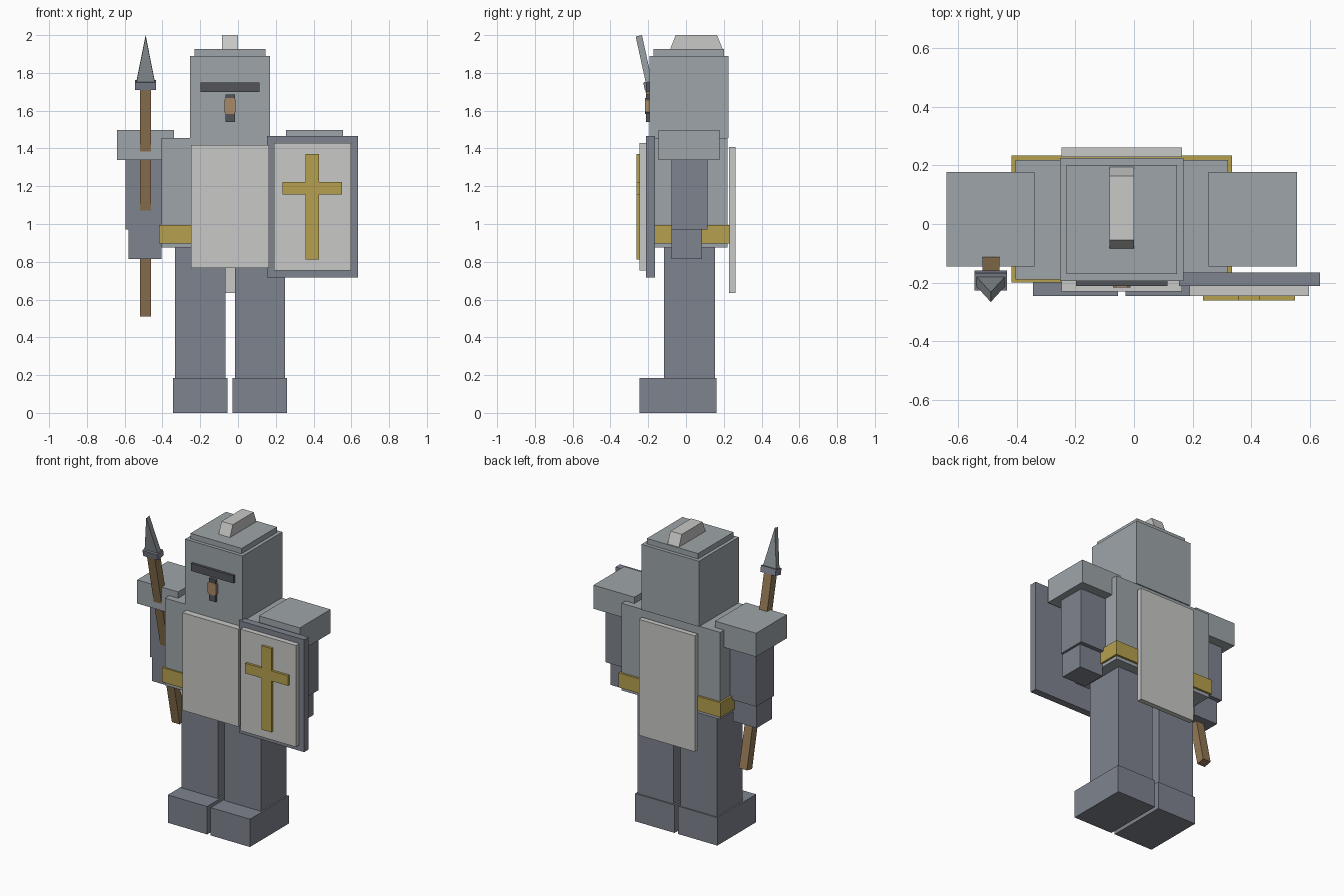
import bpy
import bmesh
import math
from mathutils import Matrix, Vector

if "Cube" in bpy.data.objects:
    bpy.data.objects.remove(bpy.data.objects["Cube"], do_unlink=True)


def to_linear(c):
    c /= 255
    return c / 12.92 if c <= 0.04045 else ((c + 0.055) / 1.055) ** 2.4


def material(name, *rgb):
    mat = bpy.data.materials.new(name)
    mat.use_nodes = True
    colour = [to_linear(c) for c in rgb] + [1.0]
    mat.diffuse_color = colour
    mat.node_tree.nodes["Principled BSDF"].inputs["Base Color"].default_value = colour
    return mat


STEEL = material("steel_grey", 158, 165, 169)
SLATE = material("slate_grey", 126, 131, 142)
CLOTH = material("pale_cloth", 200, 200, 199)
GOLD = material("gold", 182, 160, 78)
WOOD = material("brown_wood", 146, 120, 84)
SKIN = material("tan_skin", 168, 136, 103)
DARK = material("dark_slot", 84, 85, 90)
BLADE = material("blade_grey", 144, 151, 154)

CENTRE_X = -0.042  # symmetry plane of the figure


def finish(name, bm, mat, matrix=None):
    if matrix:
        bm.transform(matrix)
    bmesh.ops.recalc_face_normals(bm, faces=bm.faces)
    mesh = bpy.data.meshes.new(name)
    bm.to_mesh(mesh)
    bm.free()
    mesh.materials.append(mat)
    obj = bpy.data.objects.new(name, mesh)
    bpy.context.collection.objects.link(obj)
    return obj


def box(name, mat, x, y, z, matrix=None):
    """Box from (min, max) ranges."""
    bm = bmesh.new()
    size = [r[1] - r[0] for r in (x, y, z)]
    mid = [(r[0] + r[1]) / 2 for r in (x, y, z)]
    bmesh.ops.create_cube(bm, size=1, matrix=Matrix.Translation(mid) @ Matrix.Diagonal((*size, 1)))
    return finish(name, bm, mat, matrix)


def prism(name, mat, outline, direction, matrix=None):
    """Outline extruded along a direction."""
    bm = bmesh.new()
    face = bm.faces.new([bm.verts.new(p) for p in outline])
    grown = bmesh.ops.extrude_face_region(bm, geom=[face], use_keep_orig=True)
    verts = [g for g in grown["geom"] if isinstance(g, bmesh.types.BMVert)]
    bmesh.ops.translate(bm, verts=verts, vec=Vector(direction))
    return finish(name, bm, mat, matrix)


def pair(name, mat, x, y, z):
    """Box on both sides; x is measured outward from the figure's centre."""
    for side, sign in (("left", 1), ("right", -1)):
        ends = sorted(CENTRE_X + sign * v for v in x)
        box(side + "_" + name, mat, ends, y, z)


def centred(name, mat, half, y, z):
    return box(name, mat, (CENTRE_X - half, CENTRE_X + half), y, z)


# Legs and arms
pair("foot", SLATE, (0.013, 0.302), (-0.246, 0.162), (0, 0.185))
pair("leg", SLATE, (0.025, 0.292), (-0.116, 0.154), (0.185, 0.876))
pair("upper_arm", SLATE, (0.363, 0.553), (-0.077, 0.114), (0.972, 1.34))
pair("hand", SLATE, (0.363, 0.538), (-0.077, 0.086), (0.815, 0.972))
pair("pauldron", STEEL, (0.297, 0.598), (-0.145, 0.178), (1.34, 1.497))

# Torso and clothing
centred("torso", STEEL, 0.363, (-0.189, 0.219), (0.876, 1.455))
centred("belt", GOLD, 0.376, (-0.2, 0.233), (0.898, 0.995))
centred("front_tabard", CLOTH, 0.206, (-0.231, -0.189), (0.768, 1.417))
centred("back_tabard", CLOTH, 0.206, (0.228, 0.262), (0.636, 1.407))

# Helmet
centred("helmet", STEEL, 0.211, (-0.194, 0.226), (1.455, 1.89))
centred("helmet_lid", STEEL, 0.188, (-0.171, 0.202), (1.89, 1.926))
side = CENTRE_X - 0.042
prism("helmet_crest", CLOTH,
      [(side, -0.084, 1.926), (side, 0.194, 1.926), (side, 0.164, 2.0), (side, -0.054, 2.0)],
      (0.084, 0, 0))
centred("eye_slit", DARK, 0.156, (-0.211, -0.194), (1.7, 1.75))
centred("breath_slot", DARK, 0.025, (-0.211, -0.194), (1.54, 1.685))
w, h, cut = 0.03, 0.042, 0.01
corners = [(w, h - cut), (w - cut, h), (cut - w, h), (-w, h - cut)]
corners += [(-a, -b) for a, b in corners]
prism("nose", SKIN, [(CENTRE_X + a, -0.216, 1.624 + b) for a, b in corners], (0, 0.022, 0))

# Shield
box("shield_frame", SLATE, (0.154, 0.635), (-0.212, -0.165), (0.718, 1.465))
box("shield_panel", CLOTH, (0.19, 0.598), (-0.246, -0.212), (0.755, 1.43))
box("cross_upright", GOLD, (0.357, 0.429), (-0.262, -0.246), (0.813, 1.37))
box("cross_bar_left", GOLD, (0.429, 0.55), (-0.262, -0.246), (1.155, 1.222))
box("cross_bar_right", GOLD, (0.236, 0.357), (-0.262, -0.246), (1.155, 1.222))

# Spear, built upright around its collar and then leaned forward
lean = Matrix.Translation((-0.489, -0.196, 1.75)) @ Matrix.Rotation(math.radians(12.3), 4, "X")
box("spear_shaft", WOOD, (-0.029, 0.029), (-0.028, 0.028), (-1.262, -0.03), lean)
box("spear_collar", SLATE, (-0.055, 0.055), (-0.03, 0.03), (-0.035, 0.006), lean)
prism("spear_head", BLADE, [(-0.048, -0.017, 0.006), (0.048, -0.017, 0.006), (0, -0.017, 0.252)],
      (0, 0.034, 0), lean)
